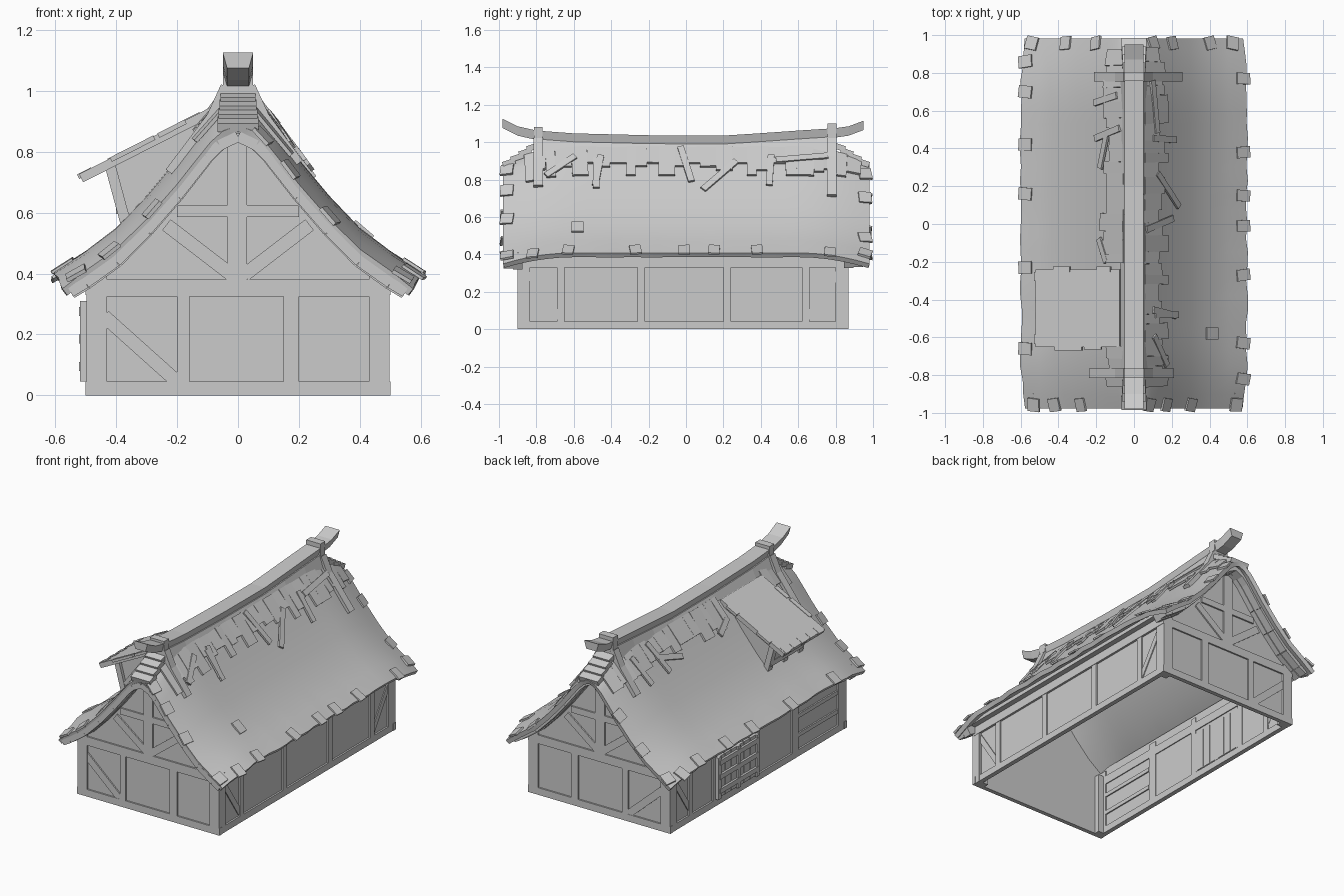
import bpy, bmesh, math, random
from mathutils import Matrix, Vector

if "Cube" in bpy.data.objects:
    bpy.data.objects.remove(bpy.data.objects["Cube"])
rng = random.Random(4)

grey = bpy.data.materials.new("plain grey")
grey.use_nodes = True
colour = (0.6, 0.6, 0.6, 1)
grey.diffuse_color = colour
grey.node_tree.nodes["Principled BSDF"].inputs["Base Color"].default_value = colour


def finish(name, bm):
    bmesh.ops.recalc_face_normals(bm, faces=bm.faces)
    mesh = bpy.data.meshes.new(name)
    bm.to_mesh(mesh)
    bm.free()
    mesh.materials.append(grey)
    ob = bpy.data.objects.new(name, mesh)
    bpy.context.collection.objects.link(ob)
    return ob


def solid(name, matrices):
    bm = bmesh.new()
    for m in matrices:
        bmesh.ops.create_cube(bm, size=1, matrix=m)
    return finish(name, bm)


def box(x0, x1, y0, y1, z0, z1):
    return (Matrix.Translation(((x0 + x1) / 2, (y0 + y1) / 2, (z0 + z1) / 2))
            @ Matrix.Diagonal((x1 - x0, y1 - y0, z1 - z0, 1)))


def beam(p, q, width, depth, side):
    """Box from p to q; depth runs along the side vector."""
    p, q, side = Vector(p), Vector(q), Vector(side).normalized()
    d = (q - p).normalized()
    w = side.cross(d).normalized()
    rot = Matrix((d, w, side)).transposed().to_4x4()
    return Matrix.Translation((p + q) / 2) @ rot @ Matrix.Diagonal(((q - p).length, width, depth, 1))


def prism(name, outline, y0, y1):
    """Outline in x and z, extruded along y."""
    bm = bmesh.new()
    face = bm.faces.new([bm.verts.new((x, y0, z)) for x, z in outline])
    new = bmesh.ops.extrude_face_region(bm, geom=[face])["geom"]
    bmesh.ops.translate(bm, vec=(0, y1 - y0, 0), verts=[v for v in new if isinstance(v, bmesh.types.BMVert)])
    return finish(name, bm)


def loft(name, sections):
    """Box-like skin through rings of four points."""
    bm = bmesh.new()
    rings = [[bm.verts.new(p) for p in s] for s in sections]
    for a, b in zip(rings, rings[1:]):
        for i in range(4):
            bm.faces.new((a[i], a[(i + 1) % 4], b[(i + 1) % 4], b[i]))
    bm.faces.new(rings[0])
    bm.faces.new(rings[-1])
    return finish(name, bm)


# Roof surface: concave slope that droops towards both gable ends
SLOPE = [(0, .98), (.05, .958), (.09, .92), (.14, .855), (.2, .775), (.3, .655),
         (.4, .55), (.5, .474), (.603, .408)]


def roof_z(x, y):
    x = abs(x)
    i = next((k for k in range(1, len(SLOPE)) if x <= SLOPE[k][0]), len(SLOPE) - 1)
    (xa, za), (xb, zb) = SLOPE[i - 1], SLOPE[i]
    t = min(max((abs(y) - .6) / .38, 0), 1)
    return za + (zb - za) * (x - xa) / (xb - xa) - t * t * (.095 - .06 * x)


def plank(x, y, length, width, yaw=0, thick=.013, lift=0):
    """Shingle lying on the roof, length running down the slope."""
    s = 1 if x > 0 else -1
    h = .03
    down = Vector((2 * h * s, 0, roof_z(x + h * s, y) - roof_z(x - h * s, y))).normalized()
    along = Vector((0, 2 * h, roof_z(x, y + h) - roof_z(x, y - h))).normalized()
    n = down.cross(along).normalized() * s
    rot = Matrix((down, n.cross(down), n)).transposed().to_4x4()
    pos = Vector((x, y, roof_z(x, y))) + n * (thick / 2 - .003 + lift)
    return (Matrix.Translation(pos) @ rot @ Matrix.Rotation(yaw, 4, 'Z')
            @ Matrix.Diagonal((length, width, thick, 1)))


# Thatched roof skin
bm = bmesh.new()
xs = [-p[0] for p in SLOPE[:0:-1]] + [p[0] for p in SLOPE]
ys = [-.978 + 1.96 * j / 26 for j in range(27)]
rows = []
for y in ys:
    row = []
    for i, x in enumerate(xs):
        dx = rng.uniform(-.012, .002) - .1 * max(0, abs(y) - .8) if i in (0, len(xs) - 1) else 0
        row.append(bm.verts.new((x + math.copysign(1, x) * dx, y, roof_z(x, y))))
    rows.append(row)
for a, b in zip(rows, rows[1:]):
    for i in range(len(xs) - 1):
        bm.faces.new((a[i], a[i + 1], b[i + 1], b[i]))
roof = finish("roof", bm)
for p in roof.data.polygons:
    if p.normal.z < 0:
        p.flip()
mod = roof.modifiers.new("thickness", 'SOLIDIFY')
mod.thickness, mod.offset = .028, -1
bpy.ops.object.select_all(action='DESELECT')
bpy.context.view_layer.objects.active = roof
roof.select_set(True)
bpy.ops.object.modifier_apply(modifier=mod.name)
bpy.ops.object.shade_smooth_by_angle(angle=math.radians(35))

# Shingles around the eaves and verges
edge = [plank(-.575, y, .08, .065, rng.uniform(-.15, .15), .01) for y in (.86, .7, .42, .16, -.23, -.66)]
edge += [plank(.578, y, .08, .06, rng.uniform(-.15, .15), .01) for y in (.77, .38, .15, -.01, -.27, -.63, -.82)]
for y, places in ((-.957, (-.53, -.42, -.28, .08, .17, .3, .54)),
                  (.957, (-.54, -.36, -.2, .1, .2, .4, .52))):
    edge += [plank(x, y, .07, .07, rng.uniform(-.2, .2)) for x in places]
edge.append(plank(.41, -.58, .08, .065))
solid("edge_shingles", edge)

# Ragged shingles under the ridge, with a few slipped boards
ridge = []
for s in (-1, 1):
    y = -.86
    while y < .88:
        w = rng.uniform(.045, .095)
        end = rng.choice((.12, .135, .15, .17))
        if not (s < 0 and -.66 < y < -.22):
            ridge.append(plank(s * (.05 + end) / 2, y + w / 2, (end - .05) * 1.62, w, rng.uniform(-.05, .05),
                               lift=rng.uniform(.002, .006)))
        y += w * .98
for x, y, length, yaw in ((.17, .18, .26, -.75), (.125, 0, .24, .25), (.15, -.47, .2, -.15), (.15, .45, .2, -.05),
                          (.13, -.67, .2, -.9), (.1, .62, .28, -1.45), (-.15, .39, .2, 1.25), (-.13, .48, .22, .25),
                          (-.155, -.14, .14, -1.1), (-.14, .66, .2, .2), (.16, -.48, .2, 0)):
    ridge.append(plank(x, y, length, .035, yaw, lift=.011))
solid("ridge_shingles", ridge)

# Ridge beam with upswept ends, and the capping board below it
path = [(-.98, 1.125), (-.9, 1.085), (-.8, 1.062), (-.6, 1.047), (-.2, 1.037), (.2, 1.035),
        (.4, 1.048), (.6, 1.062), (.8, 1.075), (.87, 1.085), (.95, 1.115)]
loft("ridge_beam", [[(-.05, y, z), (.05, y, z), (.036, y, z - .05), (-.036, y, z - .05)] for y, z in path])
loft("ridge_cap", [[(-.045, y, z - .045), (.045, y, z - .045), (.072, y, .948), (-.072, y, .948)]
                   for y, z in path[2:-2]])

# Overlapping cap boards stepping down at each end of the ridge
steps = []
for s in (-1, 1):
    for k in range(4):
        y, z = s * (.82 + .043 * k), .985 - .028 * k
        steps.append(beam((0, y - s * .035, z), (0, y + s * .03, z - .022), .115 + .006 * k, .03, (0, s * .32, .95)))
solid("ridge_end_caps", steps)

# Saddle clamps over the ridge
clamps = []
for y, top, reach in ((-.79, 1.08, {-1: .225, 1: .2}), (.78, 1.1, {-1: .2, 1: .245})):
    clamps.append(box(-.05, .05, y - .024, y + .024, .95, top))
    for s in (-1, 1):
        clamps.append(beam((s * .042, y, 1.015), (s * .09, y, .91), .03, .05, (0, 1, 0)))
        clamps.append(beam((s * .08, y, .925), (s * reach[s], y, roof_z(reach[s], y) + .008), .03, .05, (0, 1, 0)))
solid("ridge_clamps", clamps)

# Dormer on the right slope
y0, y1 = -.65, -.24
hi, lo = Vector((-.07, 0, .953)), Vector((-.515, 0, .727))
up = Vector((-.45, 0, .89))
mid = Vector((0, (y0 + y1) / 2, -.014))
parts = [beam(hi + mid, lo + mid, y1 - y0, .03, up)]
for t, y, length in ((.33, y0, .1), (.62, y0 - .004, .16), (.2, y1, .08), (.7, y1, .1)):
    c = hi.lerp(lo, t) + Vector((0, y, -.003))
    d = (lo - hi).normalized() * length / 2
    parts.append(beam(c - d, c + d, .03, .016, up))
for i in range(5):
    c = lo + Vector((0, y0 + .04 + .083 * i, -.004))
    d = (lo - hi).normalized() * .04
    parts.append(beam(c - d, c + d * rng.uniform(.1, .3), .05, .016, up))
solid("dormer_roof", parts)
cheek = [(-.08, .915), (-.42, .752), (-.365, .56), (-.2, .72)]
for name, y in (("dormer_front_cheek", -.6), ("dormer_back_cheek", -.3)):
    prism(name, cheek, y, y + .02)
solid("dormer_frame", [beam((-.42, y, .755), (-.37, y, .57), .035, .04, (0, 1, 0)) for y in (-.6, -.445, -.29)]
      + [beam((-.385, -.6, .61), (-.385, -.28, .61), .03, .03, (1, 0, 0)),
         beam((-.405, -.445, .68), (-.39, -.445, .62), .01, .32, (0, 1, 0))])

# Gable walls with plain inner faces, and their timber frames
for name, y, out in (("front", -.9, -1), ("back", .87, 1)):
    half = [(x, roof_z(x, .9) - .022) for x in (0, .05, .09, .14, .2, .3, .4, .48)]
    outline = [(.48, 0)] + half[::-1] + [(-x, z) for x, z in half[1:]] + [(-.48, 0)]
    prism(name + "_wall", outline, y - out * .01, y - out * .027)
    a, b = sorted((y, y - out * .025))
    ym = (a + b) / 2
    t = [box(-.5, .5, a, b, 0, .045), box(-.46, .46, a, b, .325, .38),
         box(-.035, .03, a, b, .36, .86), box(-.2, .2, a, b, .585, .625),
         box(-.2, -.16, a, b, .03, .34), box(.15, .2, a, b, .03, .34)]
    for s in (-1, 1):
        post = sorted((y, y - out * .06))
        t.append(box(min(s * .43, s * .498), max(s * .43, s * .498), *post, 0, .39))
        t.append(beam((s * .235, ym, .56), (s * .02, ym, .395), .045, .022, (0, 1, 0)))
        # Rafter on the wall face, and a thinner verge board near the roof edge
        for yr, drop, width in ((y, .062, .05), (y + out * .05, .05, .035)):
            pts = [(s * x, yr, roof_z(x, yr) - drop) for x in (0, .06, .1, .2, .3, .4, .5, .55)]
            t += [beam(p, q, width, .05, (0, 1, 0)) for p, q in zip(pts, pts[1:])]
    t.append(beam((-.44, ym, .26), (-.2, ym, .045), .045, .022, (0, 1, 0)))
    solid(name + "_timbers", t)

# Long side walls with posts and rails
left_posts = ((-.9, -.835), (-.69, -.65), (-.26, -.22), (.2, .24), (.62, .66), (.8, .87))
right_posts = ((-.9, -.82), (-.42, -.36), (-.03, .01), (.4, .44), (.64, .68), (.8, .87))
for name, s, posts in (("left", 1, left_posts), ("right", -1, right_posts)):
    def slab(xa, xb, *rest):
        return box(min(s * xa, s * xb), max(s * xa, s * xb), *rest)
    solid(name + "_wall", [slab(.474, .486, -.88, .85, 0, .44)])
    t = [slab(.468, .497, a, b, 0, .42) for a, b in posts]
    t += [slab(.468, .497, -.9, .87, 0, .042), slab(.468, .5, -.9, .87, .33, .385)]
    t.append(beam((s * .482, .81, .3), (s * .482, .65, .06), .035, .02, (1, 0, 0)))
    if s > 0:
        t.append(beam((s * .482, -.84, .3), (s * .482, -.68, .06), .035, .02, (1, 0, 0)))
    else:
        t += [slab(.466, .495, -.82, -.42, z, z + .025) for z in (.12, .24)]
    solid(name + "_timbers", t)
    solid(name + "_eave_board", [slab(.5, .535, -.9, .88, .385, .41)])

# Planked double door on the right wall
door = [box(-.508, -.47, .02 + .063 * i, .078 + .063 * i, .05, .31) for i in range(6)]
door += [box(-.522, -.5, .015, .4, z, z + .03) for z in (.08, .17, .26)]
door += [box(-.518, -.47, y, y + .028, .045, .31) for y in (0, .19, .385)]
solid("door", door)
